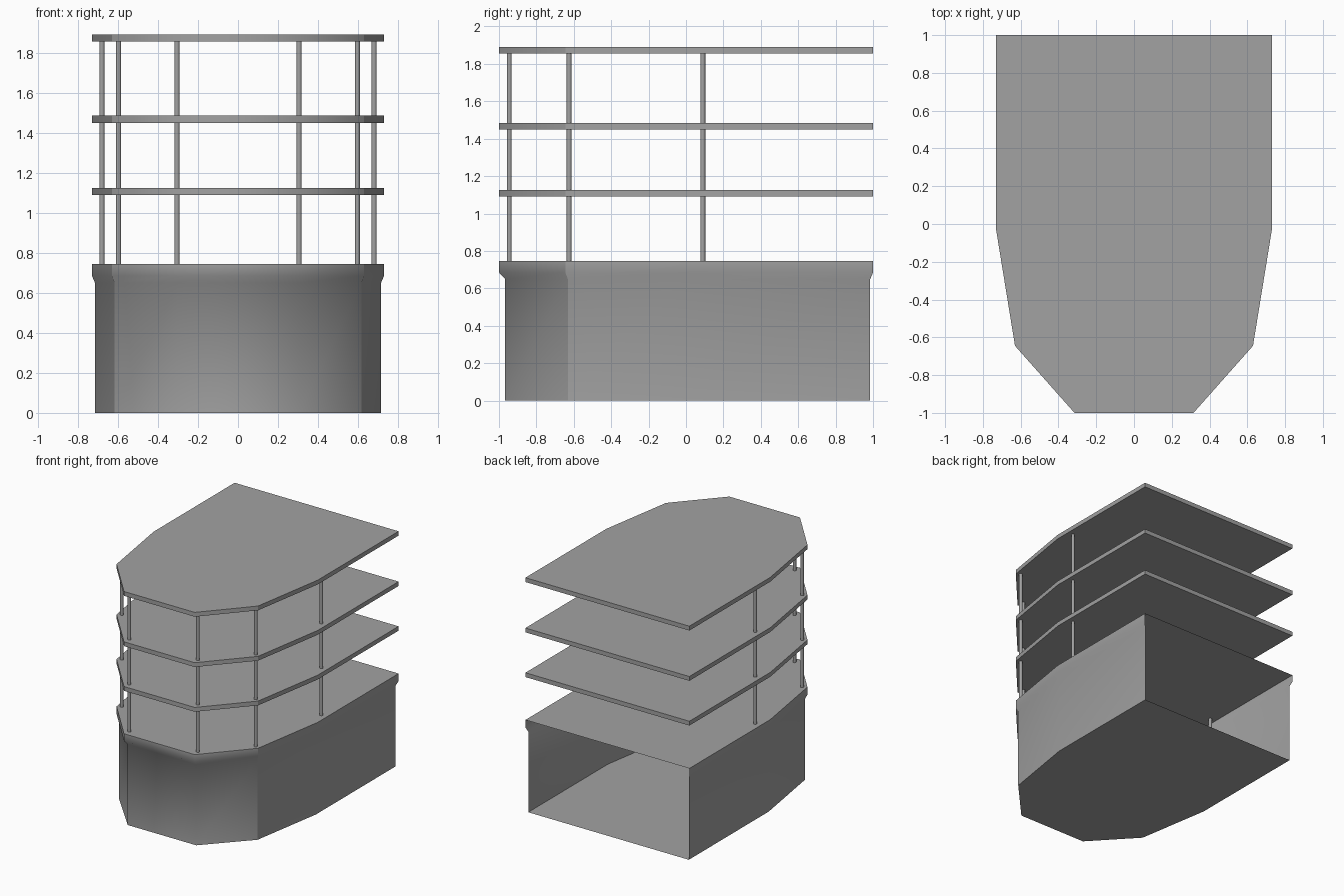
import bpy
import bmesh

cube = bpy.data.objects.get("Cube")
if cube:
    bpy.data.objects.remove(cube, do_unlink=True)

grey = bpy.data.materials.new("plain_grey")
grey.use_nodes = True
COLOUR = (0.36, 0.36, 0.36, 1)
grey.diffuse_color = COLOUR
grey.node_tree.nodes["Principled BSDF"].inputs["Base Color"].default_value = COLOUR

# Half outlines on the +x side, from the back corner to the front corner
SLAB_HALF = [(0.73, 1.0), (0.73, -0.03), (0.63, -0.645), (0.315, -1.0)]
HULL_HALF = [(0.715, 0.985), (0.715, -0.03), (0.617, -0.632), (0.305, -0.967)]
SHOULDERS = (2, 5)   # corners where the shading breaks
BACK = 7             # index of the side that faces the back


def outline(half):
    return half + [(-x, y) for x, y in reversed(half)]


def loft(name, rings, open_back=False):
    """Skin a stack of (outline, z) rings and cap both ends."""
    bm = bmesh.new()
    loops = [[bm.verts.new((x, y, z)) for x, y in outline(half)] for half, z in rings]
    n = len(loops[0])
    sharp = []
    for low, high in zip(loops, loops[1:]):
        for i in range(n):
            j = (i + 1) % n
            if not (open_back and i == BACK):
                # outlines run clockwise seen from above
                bm.faces.new((low[j], low[i], high[i], high[j])).smooth = True
        sharp += [(low[i], high[i]) for i in SHOULDERS + (0, BACK)]
    bm.faces.new(loops[0])
    bm.faces.new(loops[-1][::-1])
    # Keep the cap rims and shoulder corners crisp
    for ring in (loops[0], loops[-1]):
        sharp += [(ring[i], ring[(i + 1) % n]) for i in range(n)]
    for a, b in sharp:
        edge = bm.edges.get((a, b))
        if edge:
            edge.smooth = False
    mesh = bpy.data.meshes.new(name)
    bm.to_mesh(mesh)
    bm.free()
    mesh.materials.append(grey)
    obj = bpy.data.objects.new(name, mesh)
    bpy.context.collection.objects.link(obj)
    return obj


# Base storey: thin shell with a flared rim, open at the back
loft("base_storey",
     [(HULL_HALF, 0), (HULL_HALF, 0.65), (SLAB_HALF, 0.685), (SLAB_HALF, 0.745)],
     open_back=True)

# Floor slabs and roof
for name, z in (("lower_floor", 1.09), ("upper_floor", 1.45), ("roof", 1.855)):
    loft(name, [(SLAB_HALF, z), (SLAB_HALF, z + 0.035)])

# Round columns in mirrored pairs, set just through the base deck
BOTTOM, TOP = 0.6, 1.86
for place, x, y in (("front", 0.305, -0.945), ("shoulder", 0.597, -0.625), ("side", 0.68, 0.09)):
    for side, sign in (("left", 1), ("right", -1)):
        bpy.ops.mesh.primitive_cylinder_add(
            vertices=16, radius=0.013, depth=TOP - BOTTOM,
            location=(sign * x, y, (TOP + BOTTOM) / 2))
        column = bpy.context.object
        column.name = f"{place}_column_{side}"
        column.data.materials.append(grey)
        bpy.ops.object.shade_smooth_by_angle()
